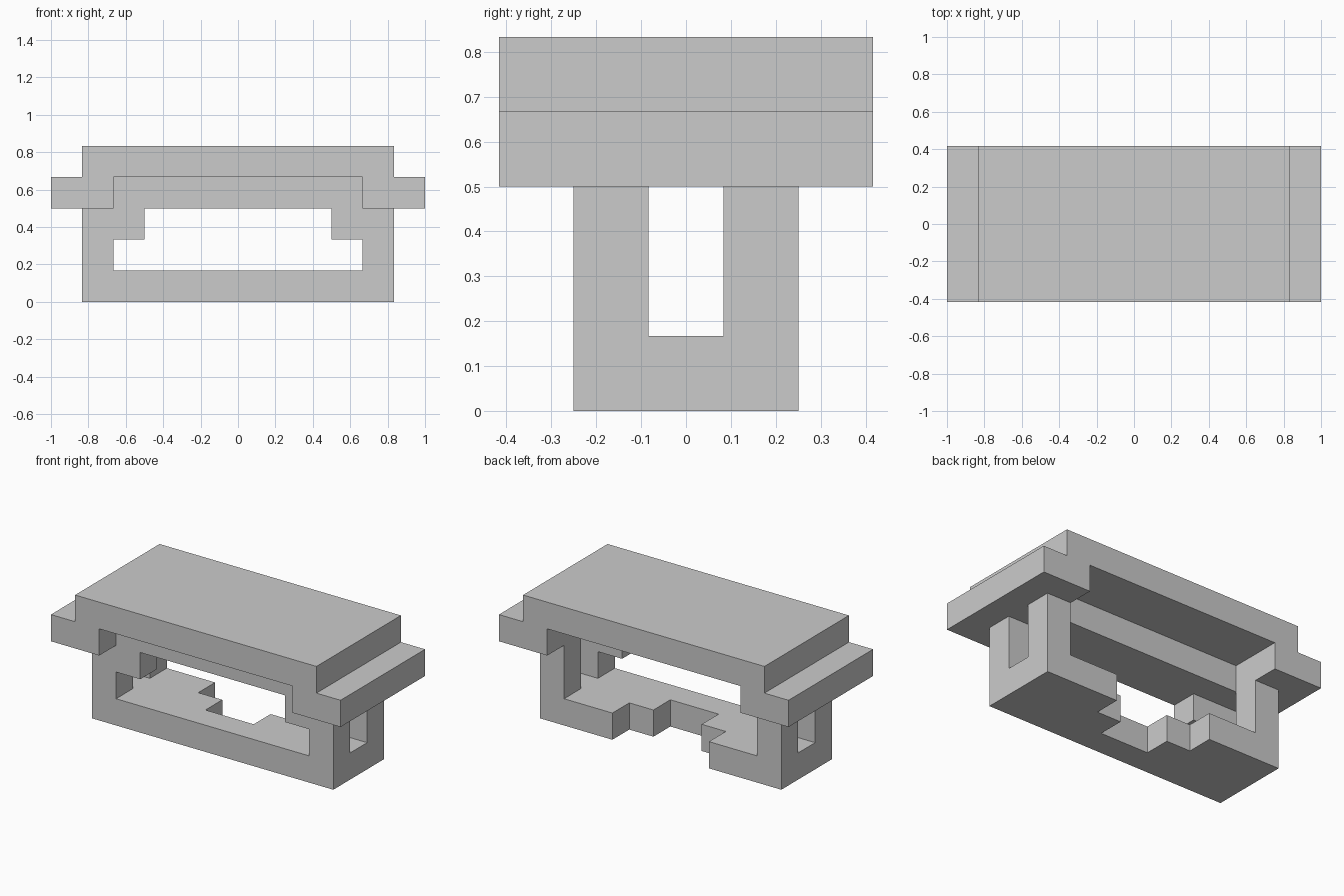
import bpy, bmesh
from mathutils import Vector

if "Cube" in bpy.data.objects:
    bpy.data.objects.remove(bpy.data.objects["Cube"])

U = 1 / 6                      # block size: everything sits on this grid
HALF_Y = 2.5                   # depth is 5 blocks, centred on y = 0
DIRS = [Vector(d) for d in ((1, 0, 0), (-1, 0, 0), (0, 1, 0),
                            (0, -1, 0), (0, 0, 1), (0, 0, -1))]
cells = {}                     # occupied block -> part name


def fill(part, x, y, z, mirror=False):
    """Claim a box of blocks for a part, optionally mirrored across x = 0."""
    for i in range(*x):
        for j in range(*y):
            for k in range(*z):
                cells[i, j, k] = part
                if mirror:
                    cells[-1 - i, j, k] = part


def carve(x, y, z):
    """Remove a box of blocks."""
    for i in range(*x):
        for j in range(*y):
            for k in range(*z):
                cells.pop((i, j, k), None)


def build(part):
    """Make the outer skin of one part, without faces hidden inside joints."""
    bm = bmesh.new()
    for cell, name in cells.items():
        if name != part:
            continue
        centre = Vector(cell) + Vector((0.5, 0.5 - HALF_Y, 0.5))
        for d in DIRS:
            if tuple(int(a + b) for a, b in zip(cell, d)) in cells:
                continue
            s = Vector((d.y, d.z, d.x)) / 2
            t = d.cross(s)
            mid = centre + d / 2
            corners = (mid - s - t, mid + s - t, mid + s + t, mid - s + t)
            bm.faces.new([bm.verts.new(c * U) for c in corners])
    bmesh.ops.remove_doubles(bm, verts=bm.verts[:], dist=0.001)
    bmesh.ops.dissolve_limit(bm, angle_limit=0.01,
                             verts=bm.verts[:], edges=bm.edges[:])
    mesh = bpy.data.meshes.new(part)
    bm.to_mesh(mesh)
    bm.free()
    bpy.context.collection.objects.link(bpy.data.objects.new(part, mesh))


# Base plate with a stepped notch in the back edge
fill("base", (-5, 5), (1, 4), (0, 1))
carve((-2, 2), (3, 4), (0, 1))
carve((-1, 1), (2, 3), (0, 1))

# Legs, with a gap between front and back pairs
fill("front_legs", (4, 5), (1, 2), (1, 3), mirror=True)
fill("back_legs", (4, 5), (3, 4), (1, 3), mirror=True)

# Small brackets inside the front legs
fill("front_brackets", (3, 4), (1, 2), (2, 3), mirror=True)

# Top: raised slab over two wide end rails
fill("top", (-5, 5), (0, 5), (4, 5))
fill("top", (4, 6), (0, 5), (3, 4), mirror=True)

# Cross beam under the top, between the rails
fill("under_beam", (-4, 4), (1, 3), (3, 4))

for part in sorted(set(cells.values())):
    build(part)
